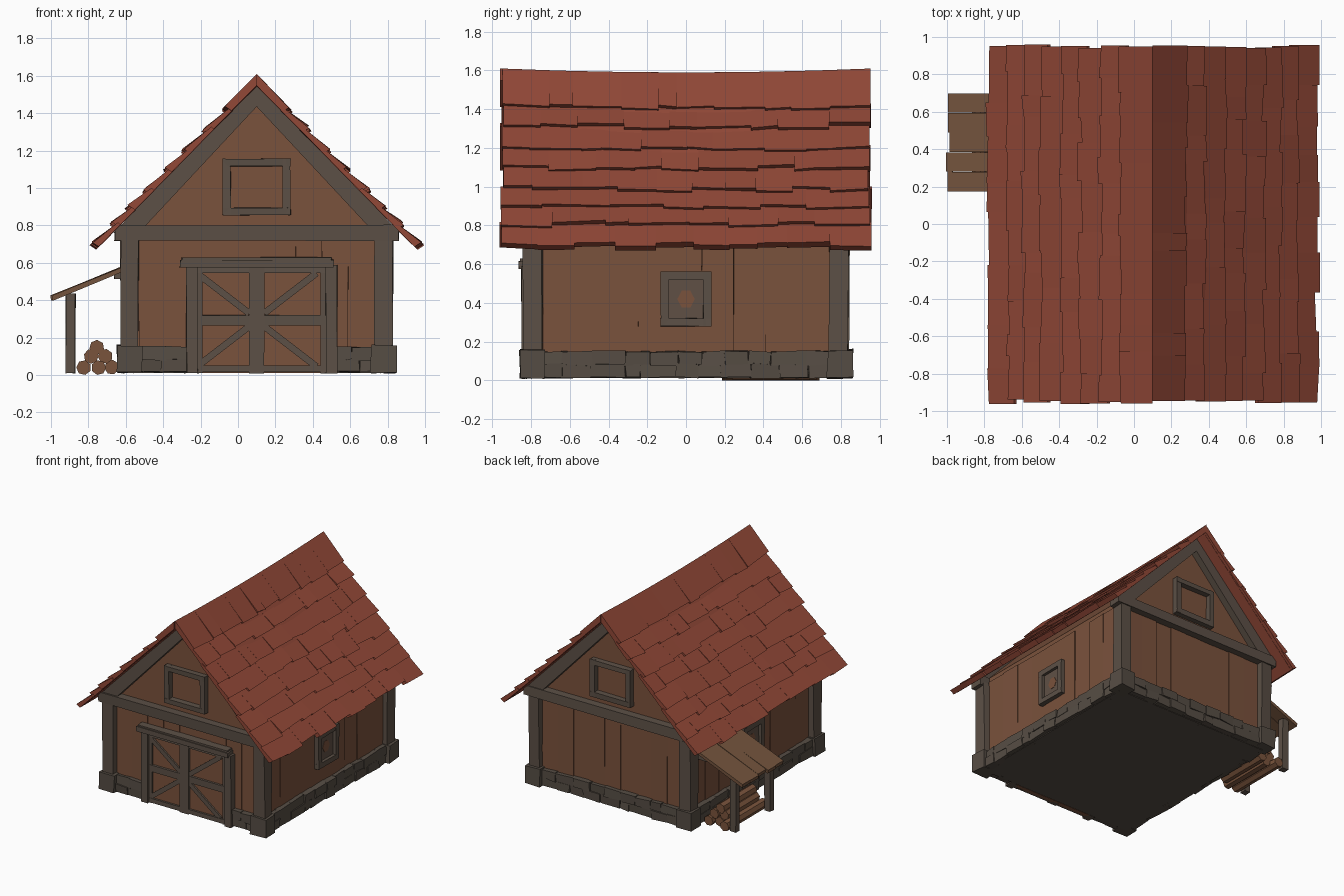
import bpy, bmesh, math, random
from mathutils import Vector

if "Cube" in bpy.data.objects:
    bpy.data.objects.remove(bpy.data.objects["Cube"])

random.seed(7)
CX = 0.10            # barn centre line; the lean-to hangs off the -x side


def lin(c):
    c /= 255
    return c / 12.92 if c <= 0.04045 else ((c + 0.055) / 1.055) ** 2.4


def material(name, r, g, b):
    m = bpy.data.materials.new(name)
    m.diffuse_color = (lin(r), lin(g), lin(b), 1)
    m.use_nodes = True
    m.node_tree.nodes["Principled BSDF"].inputs["Base Color"].default_value = m.diffuse_color
    return m


ROOF = material("roof red", 146, 72, 55)
WALL = material("wall brown", 122, 82, 60)
TIMBER = material("timber grey", 92, 80, 70)
STONE = material("stone grey", 86, 77, 68)
PLANK = material("lean-to plank", 116, 84, 61)
LOG = material("log brown", 122, 84, 60)
PANE = material("shutter brown grey", 96, 80, 69)


def part(name, mat, build):
    bm = bmesh.new()
    build(bm)
    bmesh.ops.recalc_face_normals(bm, faces=bm.faces)
    me = bpy.data.meshes.new(name)
    bm.to_mesh(me)
    bm.free()
    me.materials.append(mat)
    ob = bpy.data.objects.new(name, me)
    bpy.context.collection.objects.link(ob)
    return ob


def prism(bm, ring_a, ring_b):
    a = [bm.verts.new(p) for p in ring_a]
    b = [bm.verts.new(p) for p in ring_b]
    n = len(a)
    bm.faces.new(a)
    bm.faces.new(b[::-1])
    for i in range(n):
        bm.faces.new((a[i], b[i], b[(i + 1) % n], a[(i + 1) % n]))


def jit(j):
    return random.uniform(-j, j)


def box(bm, x0, x1, y0, y1, z0, z1, j=0.0):
    def p(x, y, z):
        return Vector((x + jit(j), y + jit(j), z + jit(j)))
    ring = [(x0, y0), (x1, y0), (x1, y1), (x0, y1)]
    prism(bm, [p(x, y, z0) for x, y in ring], [p(x, y, z1) for x, y in ring])


def boxes(name, mat, items, j=0.0):
    return part(name, mat, lambda bm: [box(bm, *i, j) for i in items])


def slab_xz(bm, pts, y0, y1):
    prism(bm, [(x, y0, z) for x, z in pts], [(x, y1, z) for x, z in pts])


# ---- roof: overlapping rows of uneven shingles over a thin deck
LEN, DX, DZ = 1.273, 0.699, 0.715


def roof_pt(s, u, n, y):
    dx, z = u * DX + n * DZ, 1.61 - u * DZ + n * DX
    if dx < 0:
        dx, z = 0, 1.61 + n / DX
    z -= 0.02 * (1 - (y / 0.95) ** 2) * (1 - u / LEN)
    return (CX + s * dx, y, z)


def deck(bm):
    for s in (-1, 1):
        q = [(0, -0.027), (LEN - 0.04, -0.027), (LEN - 0.04, -0.045), (0, -0.045)]
        prism(bm, [roof_pt(s, u, n, -0.93) for u, n in q],
              [roof_pt(s, u, n, 0.93) for u, n in q])


def shingles(bm):
    rows = [0, 0.18, 0.28, 0.39, 0.49, 0.60, 0.69, 0.78, 0.885]
    for s in (-1, 1):
        for k in range(1, len(rows)):
            u0, u1 = rows[k - 1] / DX, rows[k] / DX
            top = 0 if k == 1 else u0 - 0.03
            count = random.randint(7, 10)
            cuts = [-0.95 + 1.9 * (i + (jit(0.3) if 0 < i < count else 0)) / count
                    for i in range(count + 1)]
            cuts[0] += jit(0.012)
            cuts[-1] += jit(0.012)
            for ya, yb in zip(cuts, cuts[1:]):
                drop, lift = jit(0.014), jit(0.005)
                rings = []
                for y in (ya, yb):
                    e = u1 + drop + jit(0.008)
                    q = [(top, 0 if k == 1 else -0.024), (e, lift + jit(0.003)),
                         (e - 0.008, -0.042), (top, -0.044)]
                    rings.append([roof_pt(s, u, n, y) for u, n in q])
                prism(bm, *rings)


part("roof_deck", ROOF, deck)
part("roof_shingles", ROOF, shingles)

# ---- walls: solid body with gables, faced with planks of uneven depth
body = [(CX - 0.67, 0.03), (CX + 0.67, 0.03), (CX + 0.67, 0.80), (CX, 1.50), (CX - 0.67, 0.80)]
part("wall_body", WALL, lambda bm: slab_xz(bm, body, -0.785, 0.785))


def planks(bm):
    for s in (-1, 1):
        for i in range(9):
            x, y = CX - 0.63 + 0.14 * i, -0.74 + 0.1645 * i
            t = 0.004 + random.random() * 0.009
            box(bm, x, x + 0.14, *sorted((s * 0.77, s * (0.785 + t))), 0.14, 0.73, 0.002)
            box(bm, *sorted((CX + s * 0.65, CX + s * (0.67 + t))), y, y + 0.1645, 0.14, 0.76, 0.002)


part("wall_planks", WALL, planks)

# ---- timber frame: corner posts, cross beams, rakes and eave beams
sides = [(sx, sy) for sx in (-1, 1) for sy in (-1, 1)]
boxes("corner_posts", TIMBER,
      [(*sorted((CX + a * 0.63, CX + a * 0.725)), *sorted((b * 0.74, b * 0.84)), 0.14, 0.74)
       for a, b in sides], 0.006)
boxes("gable_cross_beams", TIMBER,
      [(CX - 0.76, CX + 0.76, *sorted((b * 0.75, b * 0.85)), 0.72, 0.80) for b in (-1, 1)], 0.004)


def rakes(bm):
    for a, b in sides:
        q = [(0, 1.56), (0.765, 0.76), (0.63, 0.76), (0, 1.435)]
        slab_xz(bm, [(CX + a * x, z) for x, z in q], b * 0.76, b * 0.84)


part("gable_rakes", TIMBER, rakes)


# ---- windows: four-bar frames
def frame(bm, flat, c, w0, w1, z0, z1, t=0.04):
    d0, d1 = sorted(c)
    for a0, a1, b0, b1 in ((w0, w0 + t, z0, z1), (w1 - t, w1, z0, z1),
                           (w0, w1, z0, z0 + t), (w0, w1, z1 - t, z1)):
        if flat == "y":
            box(bm, a0, a1, d0, d1, b0, b1, 0.003)
        else:
            box(bm, d0, d1, a0, a1, b0, b1, 0.003)


for b, n in ((-1, "front"), (1, "back")):
    part(n + "_gable_window_frame", TIMBER,
         lambda bm: frame(bm, "y", (b * 0.77, b * 0.83), CX - 0.18, CX + 0.18, 0.855, 1.155))
for a, n in ((-1, "left"), (1, "right")):
    part(n + "_window_frame", TIMBER,
         lambda bm: frame(bm, "x", (CX + a * 0.66, CX + a * 0.715), -0.13, 0.13, 0.28, 0.56))
    boxes(n + "_window_shutter", PANE,
          [(*sorted((CX + a * 0.68, CX + a * 0.689)), -0.10, 0.10, 0.31, 0.53)])
    ring = [(0.045 * math.cos(i * 1.05), 0.42 + 0.05 * math.sin(i * 1.05)) for i in range(6)]
    part(n + "_shutter_worn_spot", WALL, lambda bm: prism(
        bm, [(CX + a * 0.686, y, z) for y, z in ring], [(CX + a * 0.691, y, z) for y, z in ring]))

# ---- barn door: frame, rails and star of braces
boxes("door_panel", WALL, [(-0.22, 0.48, -0.815, -0.78, 0.01, 0.59)])
boxes("door_frame", TIMBER, [(-0.275, -0.215, -0.85, -0.78, 0.01, 0.59),
                             (0.47, 0.53, -0.85, -0.78, 0.01, 0.59),
                             (-0.31, 0.51, -0.865, -0.78, 0.575, 0.615),
                             (-0.30, 0.50, -0.855, -0.78, 0.61, 0.63)], 0.003)
boxes("door_rails", TIMBER, [(0.06, 0.14, -0.836, -0.80, 0.01, 0.58),
                             (-0.22, 0.48, -0.832, -0.80, 0.265, 0.32),
                             (-0.22, 0.48, -0.832, -0.80, 0.015, 0.05),
                             (-0.22, 0.48, -0.832, -0.80, 0.545, 0.58),
                             (-0.22, -0.19, -0.83, -0.80, 0.01, 0.58),
                             (0.44, 0.48, -0.83, -0.80, 0.01, 0.58)], 0.002)


def braces(bm):
    for a, b in sides:
        q = [(0.03, 0.05), (0.05, 0.02), (0.33, 0.235), (0.31, 0.265)]
        slab_xz(bm, [(CX + a * x, 0.295 + b * z) for x, z in q], -0.829, -0.80)


part("door_braces", TIMBER, braces)

# ---- stone footing: core, corner blocks, two courses of rough stones
boxes("footing_core", STONE, [(CX - 0.69, CX + 0.69, -0.78, 0.78, 0.012, 0.14)])
boxes("corner_stones", STONE,
      [(*sorted((CX + a * 0.61, CX + a * 0.745)), *sorted((b * 0.73, b * 0.86)), 0.012, 0.158)
       for a, b in sides], 0.006)


def course(bm, along, lo, hi, d0, d1):
    for z0, z1 in ((0.015, 0.085), (0.08, 0.15)):
        n = max(2, round((hi - lo) / 0.14))
        cuts = [lo + (hi - lo) * (i + (jit(0.3) if 0 < i < n else 0)) / n for i in range(n + 1)]
        for p, q in zip(cuts, cuts[1:]):
            e = sorted((d0, d1 + math.copysign(jit(0.012), d1)))
            if along == "x":
                box(bm, p, q, *e, z0, z1, 0.006)
            else:
                box(bm, *e, p, q, z0, z1, 0.006)


def footing(bm):
    course(bm, "x", CX - 0.62, -0.27, -0.76, -0.825)
    course(bm, "x", 0.53, CX + 0.62, -0.76, -0.825)
    course(bm, "x", CX - 0.62, CX + 0.62, 0.76, 0.825)
    for a in (-1, 1):
        course(bm, "y", -0.74, 0.74, CX + a * 0.66, CX + a * 0.715)


part("footing_stones", STONE, footing)


# ---- lean-to: sloping planks, posts and bearers
def lean_roof(bm):
    for i in range(5):
        y, o = 0.175 + 0.105 * i, jit(0.012)
        q = [(-0.99 + o, 0.40), (-0.57, 0.575), (-0.57, 0.60), (-0.995 + o, 0.428)]
        h, w = jit(0.005), jit(0.008)
        prism(bm, [(x, y, z + h) for x, z in q],
              [(x, y + 0.103 + (w if x < -0.8 else 0), z + h) for x, z in q])


part("lean_to_roof", PLANK, lean_roof)
boxes("lean_to_posts", TIMBER, [(-0.92, -0.87, y, y + 0.05, 0.01, 0.435) for y in (0.19, 0.63)], 0.003)
boxes("lean_to_wall_bearer", TIMBER, [(-0.66, -0.58, 0.20, 0.68, 0.515, 0.55)], 0.003)


# ---- stacked firewood
def logs(bm):
    for x, z in ((-0.825, 0.04), (-0.745, 0.04), (-0.675, 0.042),
                 (-0.785, 0.1), (-0.71, 0.1), (-0.755, 0.148)):
        r, t = 0.04, random.random()
        ring = [(x + r * math.cos(t + i * math.tau / 7), z + r * math.sin(t + i * math.tau / 7))
                for i in range(7)]
        slab_xz(bm, ring, 0.21 + jit(0.03), 0.66 + jit(0.03))


part("firewood", LOG, logs)
